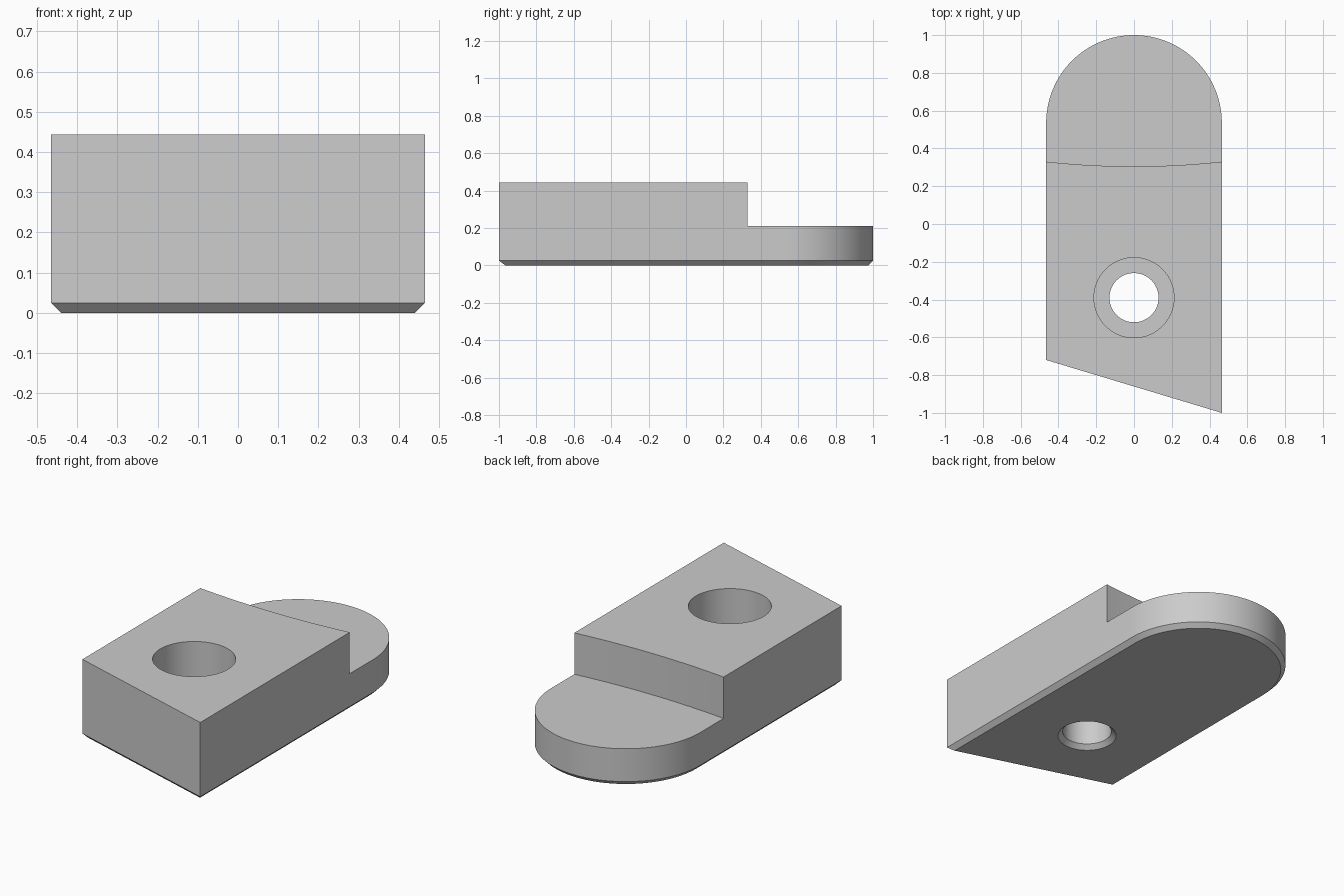
import bpy, bmesh, math
from mathutils import Vector

old = bpy.data.objects.get("Cube")
if old:
    bpy.data.objects.remove(old, do_unlink=True)

HALF, TOP, STEP, CHAMFER = 0.465, 0.443, 0.21, 0.025
HOLE_Y = -0.39

grey = bpy.data.materials.new("plain grey")
grey.use_nodes = True
color = (0.6, 0.6, 0.6, 1)
grey.diffuse_color = color
grey.node_tree.nodes["Principled BSDF"].inputs["Base Color"].default_value = color


def arc(cx, cy, r, start, end, n):
    angles = [math.radians(start + (end - start) * i / n) for i in range(n + 1)]
    return [Vector((cx + r * math.cos(a), cy + r * math.sin(a))) for a in angles]


def inset(points, d):
    """Offset a counter-clockwise outline inward by d."""
    result = []
    for i, p in enumerate(points):
        a = (p - points[i - 1]).normalized()
        b = (points[(i + 1) % len(points)] - p).normalized()
        na, nb = Vector((-a.y, a.x)), Vector((-b.y, b.x))
        result.append(p + (na + nb) * d / (1 + na.dot(nb)))
    return result


def loft(name, sections):
    """Closed solid through stacked (outline, height) sections."""
    bm = bmesh.new()
    rings = [[bm.verts.new((p.x, p.y, z)) for p in pts] for pts, z in sections]
    n = len(rings[0])
    for low, high in zip(rings, rings[1:]):
        for i in range(n):
            j = (i + 1) % n
            bm.faces.new((low[i], low[j], high[j], high[i]))
    bm.faces.new(rings[0][::-1])
    bm.faces.new(rings[-1])
    bmesh.ops.recalc_face_normals(bm, faces=bm.faces)
    mesh = bpy.data.meshes.new(name)
    bm.to_mesh(mesh)
    bm.free()
    mesh.materials.append(grey)
    obj = bpy.data.objects.new(name, mesh)
    bpy.context.collection.objects.link(obj)
    return obj


def circle(r):
    return arc(0, HOLE_Y, r, 0, 360, 96)[:-1]


# Body: slanted front, round back, chamfered underside
outline = [Vector((-HALF, -0.72)), Vector((HALF, -1))]
outline += arc(0, 1 - HALF, HALF, 0, 180, 64)
body = loft("clamp_body", [(inset(outline, CHAMFER), 0), (outline, CHAMFER), (outline, TOP)])

# Cutter for the lowered tongue, with a gently curved shoulder
sagitta, half_width = 0.025, HALF
radius = (half_width ** 2 + sagitta ** 2) / (2 * sagitta)
spread = math.degrees(math.asin(0.55 / radius))
shoulder = arc(0, 0.305 + radius, radius, 270 - spread, 270 + spread, 32)
shoulder += [Vector((0.55, 1.2)), Vector((-0.55, 1.2))]
tongue_cutter = loft("tongue_cutter", [(shoulder, STEP), (shoulder, 0.6)])

# Cutter for the counterbored hole with a chamfered lower rim
bore, counterbore = 0.13, 0.212
hole_cutter = loft("hole_cutter", [
    (circle(bore + 2 * CHAMFER), -CHAMFER), (circle(bore), CHAMFER),
    (circle(bore), STEP), (circle(counterbore), STEP), (circle(counterbore), 0.6)])

bpy.ops.object.select_all(action="DESELECT")
bpy.context.view_layer.objects.active = body
body.select_set(True)
for cutter in (tongue_cutter, hole_cutter):
    cutter.hide_render = True
    cut = body.modifiers.new(cutter.name, "BOOLEAN")
    cut.operation, cut.solver, cut.object = "DIFFERENCE", "EXACT", cutter
    bpy.ops.object.modifier_apply(modifier=cut.name)
    bpy.data.objects.remove(cutter, do_unlink=True)

bpy.ops.object.shade_smooth_by_angle(angle=math.radians(20))
